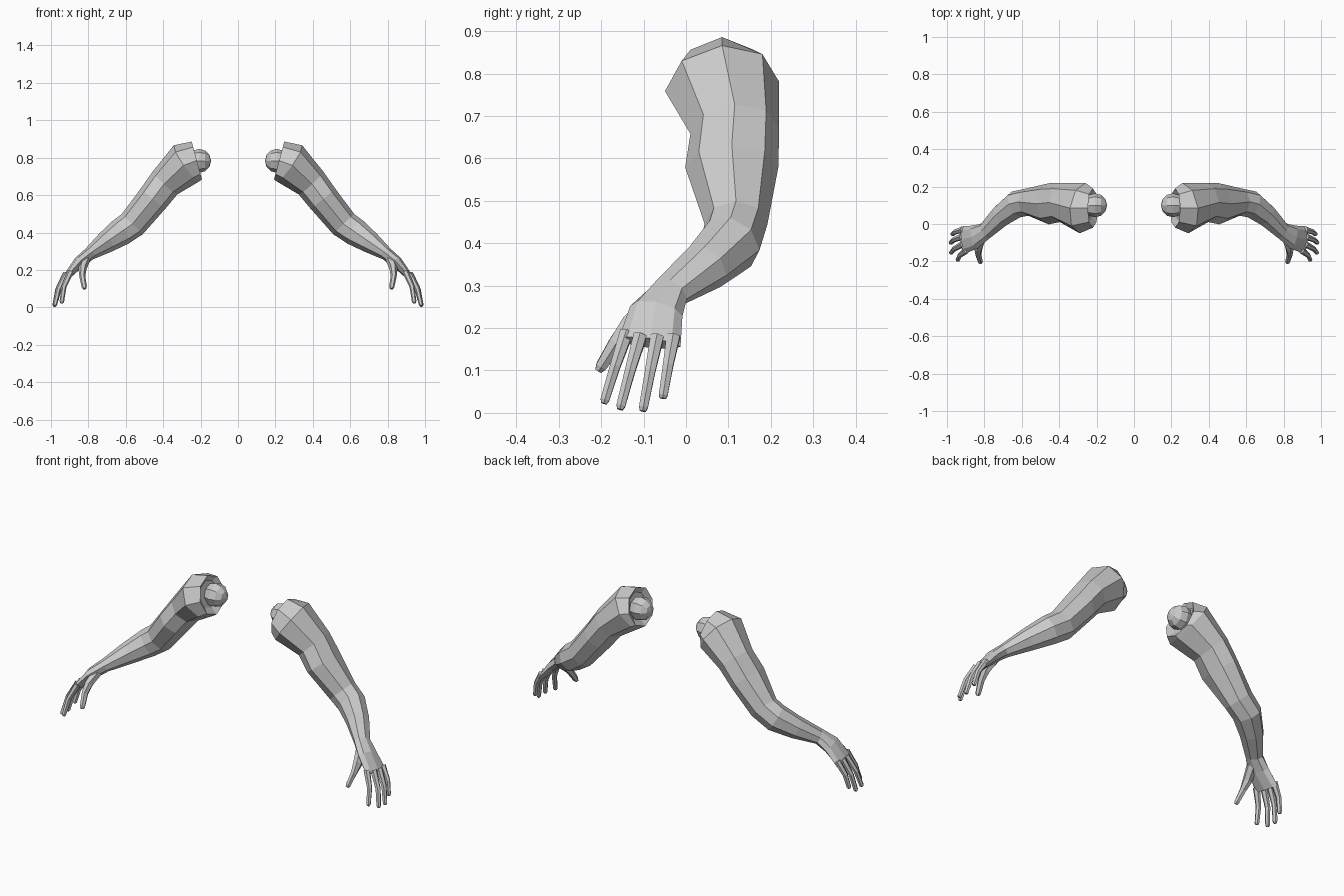
import bpy, bmesh
from math import cos, sin, pi
from mathutils import Vector, Matrix

if "Cube" in bpy.data.objects:
    bpy.data.objects.remove(bpy.data.objects["Cube"])


def finish(name, bm):
    bmesh.ops.recalc_face_normals(bm, faces=bm.faces)
    me = bpy.data.meshes.new(name)
    bm.to_mesh(me)
    bm.free()
    ob = bpy.data.objects.new(name, me)
    bpy.context.collection.objects.link(ob)
    ob.modifiers.new("mirror", 'MIRROR')
    return ob


def tube(bm, rings, sides, recess=None):
    """Loft rings of (x, y, z, thickness radius, y-wise radius)."""
    pts = [Vector(r[:3]) for r in rings]
    loops = []
    for i, r in enumerate(rings):
        t = (pts[min(i + 1, len(pts) - 1)] - pts[max(i - 1, 0)]).normalized()
        v = Vector((0, 1, 0))
        v = (v - t * v.dot(t)).normalized()
        u = v.cross(t).normalized()
        if u.x < 0:
            u = -u
        loops.append([bm.verts.new(pts[i] + u * r[3] * cos(2 * pi * k / sides)
                                   + v * r[4] * sin(2 * pi * k / sides))
                      for k in range(sides)])
    if recess:
        # sunken socket inside the open end
        d, s = recess
        loops.insert(0, [bm.verts.new(pts[0] + (w.co - pts[0]) * s + Vector((d, 0, 0)))
                         for w in loops[0]])
    for a, b in zip(loops, loops[1:]):
        for k in range(sides):
            n = (k + 1) % sides
            bm.faces.new((a[k], a[n], b[n], b[k]))
    bm.faces.new(loops[0])
    bm.faces.new(loops[-1])


# arm: shoulder, biceps, elbow, forearm, wrist, palm
bm = bmesh.new()
tube(bm, [
    (.220, .085, .785, .105, .105),
    (.275, .085, .770, .118, .136),
    (.390, .115, .665, .090, .105),
    (.455, .108, .580, .085, .110),
    (.565, .118, .445, .078, .074),
    (.630, .105, .400, .074, .074),
    (.710, .045, .345, .058, .062),
    (.795, -.038, .285, .035, .048),
    (.850, -.070, .240, .031, .064),
    (.915, -.086, .165, .018, .074),
], 8, recess=(.02, .7))
finish("arm", bm)

# fingers: base and tip of each
fingers = [
    ((.915, -.030, .180), (.972, -.055, .034)),
    ((.920, -.068, .180), (.982, -.102, .004)),
    ((.915, -.108, .182), (.980, -.156, .008)),
    ((.895, -.140, .190), (.943, -.194, .022)),
]
bm = bmesh.new()
for base, tip in fingers:
    a, b = Vector(base), Vector(tip)
    m = a.lerp(b, .5) + Vector((.012, 0, .004))
    e = m.lerp(b, .9)
    tube(bm, [(*a, .017, .018), (*m, .014, .014), (*e, .012, .012), (*b, .007, .008)], 6)
finish("fingers", bm)

# thumb
bm = bmesh.new()
tube(bm, [
    (.815, -.075, .258, .026, .030),
    (.832, -.130, .207, .022, .028),
    (.832, -.165, .165, .016, .020),
    (.822, -.200, .110, .014, .015),
    (.820, -.207, .099, .009, .009),
], 6)
finish("thumb", bm)

# shoulder ball joint, poles along x
bm = bmesh.new()
bmesh.ops.create_uvsphere(bm, u_segments=8, v_segments=6, radius=.064,
                          matrix=Matrix.Translation((.208, .10, .783)) @ Matrix.Rotation(pi / 2, 4, 'Y'))
finish("shoulder_ball", bm)
